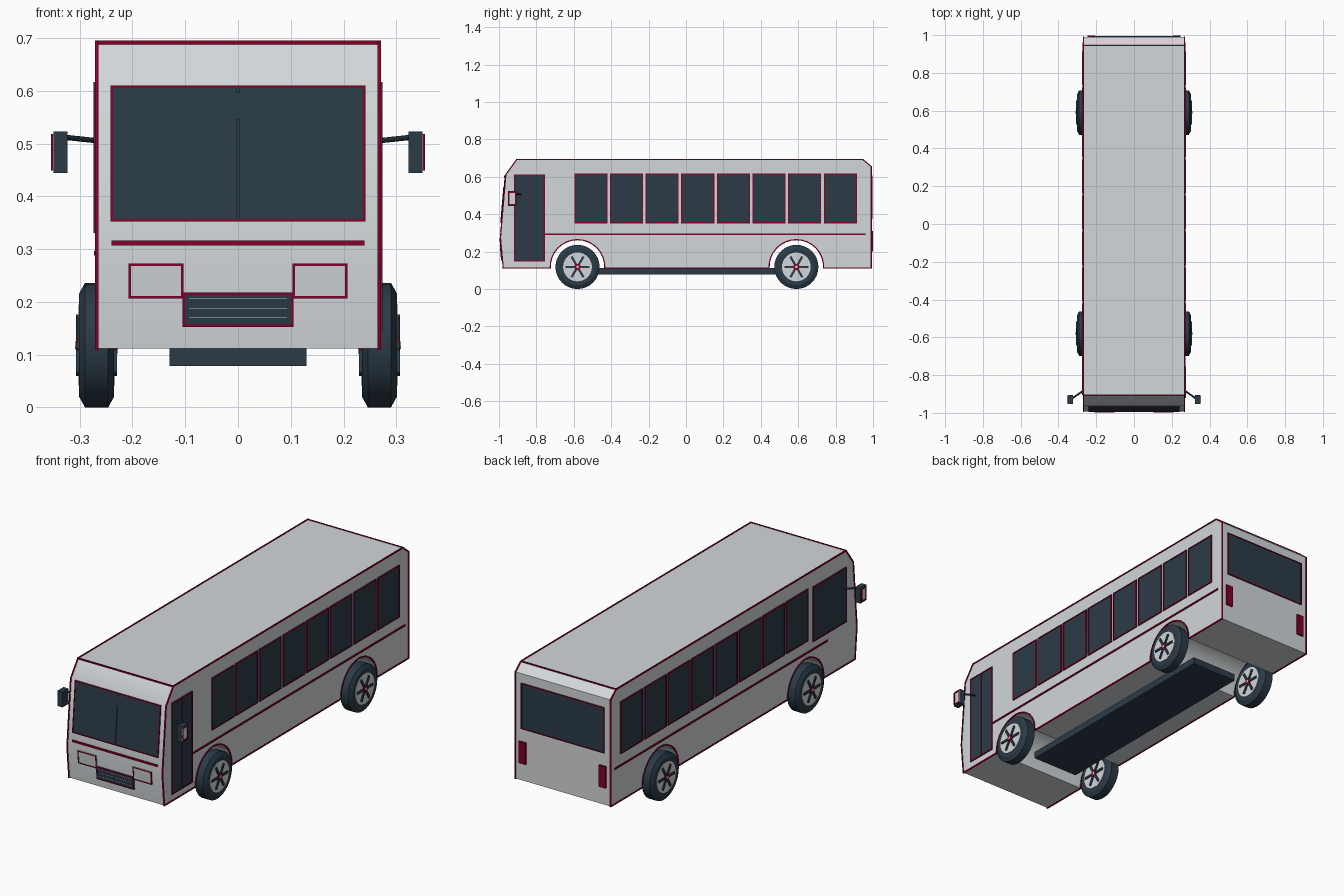
import bpy, bmesh, math
from mathutils import Matrix, Vector

cube = bpy.data.objects.get("Cube")
if cube:
    bpy.data.objects.remove(cube, do_unlink=True)


def material(name, rgb):
    m = bpy.data.materials.new(name)
    m.use_nodes = True
    m.diffuse_color = (*rgb, 1)
    b = next(n for n in m.node_tree.nodes if n.type == 'BSDF_PRINCIPLED')
    b.inputs["Base Color"].default_value = (*rgb, 1)
    b.inputs["Roughness"].default_value = 0.6
    return m


GREY = material("light_grey", (0.65, 0.68, 0.70))
SLATE = material("dark_slate", (0.024, 0.044, 0.064))
RED = material("crimson", (0.23, 0.0, 0.022))

HALF = 0.268                      # half body width
WHEEL_Y = (-0.58, 0.59)
WHEEL_Z = 0.118


def finish(name, bm, mat, smooth=None):
    bmesh.ops.recalc_face_normals(bm, faces=bm.faces)
    me = bpy.data.meshes.new(name)
    bm.to_mesh(me)
    bm.free()
    me.materials.append(mat)
    ob = bpy.data.objects.new(name, me)
    bpy.context.collection.objects.link(ob)
    if smooth:
        bpy.ops.object.select_all(action='DESELECT')
        ob.select_set(True)
        bpy.context.view_layer.objects.active = ob
        bpy.ops.object.shade_smooth_by_angle(angle=math.radians(smooth))


def box(bm, lo, hi, rot=Matrix.Identity(4)):
    lo, hi = Vector(lo), Vector(hi)
    bmesh.ops.create_cube(bm, size=1, matrix=rot @ Matrix.Translation((lo + hi) / 2)
                          @ Matrix.Diagonal((*(hi - lo), 1)))


# --- Body: side profile with wheel arches, extruded across the width
def arch(yc, r=0.146, n=16):
    zb = 0.112
    a = math.asin((zb - WHEEL_Z) / r)
    return [(yc + r * math.cos(t), WHEEL_Z + r * math.sin(t))
            for t in (a + (math.pi - 2 * a) * i / n for i in range(n + 1))]


FRONT = [(-0.977, 0.112), (-0.992, 0.275), (-0.963, 0.612), (-0.905, 0.692)]
profile = (FRONT + [(0.945, 0.692), (0.99, 0.655), (0.99, 0.112)]
           + arch(WHEEL_Y[1]) + arch(WHEEL_Y[0]))
bm = bmesh.new()
face = bm.faces.new([bm.verts.new((-HALF, y, z)) for y, z in profile])
ext = bmesh.ops.extrude_face_region(bm, geom=[face])
bmesh.ops.translate(bm, vec=(2 * HALF, 0, 0),
                    verts=[v for v in ext["geom"] if isinstance(v, bmesh.types.BMVert)])
finish("body", bm, GREY, smooth=35)

# --- Red edge piping: square bars along the side outline and roof ends
W = 0.0032
for s, tag in ((1, "left"), (-1, "right")):
    bm = bmesh.new()
    for (y0, z0), (y1, z1) in zip(profile, profile[1:] + profile[:1]):
        half = math.hypot(y1 - y0, z1 - z0) / 2 + W * 0.6
        box(bm, (-W, -half, -W), (W, half, W),
            Matrix.Translation((s * HALF, (y0 + y1) / 2, (z0 + z1) / 2))
            @ Matrix.Rotation(math.atan2(z1 - z0, y1 - y0), 4, 'X'))
    finish(tag + "_edge_trim", bm, RED)
bm = bmesh.new()
for y in (-0.905, 0.945):
    box(bm, (-HALF, y - 0.003, 0.688), (HALF, y + 0.003, 0.695))
finish("roof_edge_trim", bm, RED)


# --- Panels that lie on the body surfaces
def front(x, z):
    for (y0, z0), (y1, z1) in zip(FRONT, FRONT[1:]):
        if z <= z1:
            return Vector((x, y0 + (y1 - y0) * (z - z0) / (z1 - z0), z))


def rear(x, z):
    return Vector((x, 0.99, z))


def side(s, x=HALF):
    return lambda y, z: Vector((s * x, y, z))


F, R, L = Vector((0, -1, 0)), Vector((0, 1, 0)), Vector((1, 0, 0))


def plates(name, surf, n, rects, mat, t=0.004):
    bm = bmesh.new()
    for a0, a1, b0, b1 in rects:
        base = [surf(a, b) for a, b in ((a0, b0), (a1, b0), (a1, b1), (a0, b1))]
        lo = [bm.verts.new(p - n * 0.002) for p in base]
        hi = [bm.verts.new(p + n * t) for p in base]
        bm.faces.new(lo)
        bm.faces.new(hi)
        for i in range(4):
            j = (i + 1) % 4
            bm.faces.new((lo[i], lo[j], hi[j], hi[i]))
    finish(name, bm, mat)


def frames(name, surf, n, rects, w=0.006, t=0.006):
    bars = []
    for a0, a1, b0, b1 in rects:
        bars += [(a0, a1, b0, b0 + w), (a0, a1, b1 - w, b1),
                 (a0, a0 + w, b0 + w, b1 - w), (a1 - w, a1, b0 + w, b1 - w)]
    plates(name, surf, n, bars, RED, t)


def glazed(name, surf, n, rects, mat=SLATE, w=0.006):
    plates(name, surf, n, rects, mat)
    frames(name + "_frame", surf, n, rects, w)


# Front: windscreen, stripe, headlights, grille
glazed("windscreen", front, F, [(-0.242, 0.242, 0.352, 0.61)], w=0.005)
plates("windscreen_divider", front, F, [(-0.003, 0.003, 0.355, 0.546),
                                        (-0.003, 0.003, 0.596, 0.606)], SLATE, 0.008)
plates("front_stripe", front, F, [(-0.24, 0.24, 0.307, 0.316)], RED, 0.006)
glazed("headlights", front, F, [(-0.208, -0.103, 0.206, 0.273),
                                (0.103, 0.208, 0.206, 0.273)], GREY, 0.005)
plates("grille", front, F, [(-0.105, 0.105, 0.152, 0.218)], SLATE, 0.006)
frames("grille_frame", front, F, [(-0.105, 0.105, 0.152, 0.218)], 0.005, 0.008)
plates("grille_slats", front, F, [(-0.093, 0.093, z, z + 0.0015)
                                  for z in (0.169, 0.187, 0.205)], GREY, 0.007)

# Rear: window and tail lights
glazed("rear_window", rear, R, [(-0.235, 0.235, 0.375, 0.608)], w=0.005)
plates("tail_lights", rear, R, [(-0.245, -0.207, 0.2, 0.31),
                                (0.207, 0.245, 0.2, 0.31)], RED, 0.009)

# Sides: eight windows and a stripe each, door on the left, cab window on the right
windows = [(-0.597 + 0.1905 * i, -0.42 + 0.1905 * i, 0.351, 0.617) for i in range(8)]
for s, tag in ((1, "left"), (-1, "right")):
    glazed(tag + "_windows", side(s), L * s, windows)
    plates(tag + "_stripe", side(s), L * s, [(-0.755, 0.96, 0.288, 0.296)], RED, 0.005)
glazed("door", side(1), L, [(-0.92, -0.755, 0.146, 0.612)])
plates("door_divider", side(1), L, [(-0.84, -0.836, 0.153, 0.605)], RED, 0.006)
glazed("cab_window", side(-1), -L, [(-0.905, -0.635, 0.33, 0.61)])

# --- Chassis
bm = bmesh.new()
box(bm, (-0.13, -0.6, 0.078), (0.13, 0.61, 0.113))
finish("chassis", bm, SLATE)

# --- Mirrors on arms
for s, tag in ((1, "left"), (-1, "right")):
    a, b = Vector((s * 0.264, -0.88, 0.505)), Vector((s * 0.33, -0.925, 0.512))
    bm = bmesh.new()
    bmesh.ops.create_cone(bm, cap_ends=True, segments=8, radius1=0.005, radius2=0.005,
                          depth=(b - a).length,
                          matrix=Matrix.Translation((a + b) / 2)
                          @ (b - a).to_track_quat('Z', 'Y').to_matrix().to_4x4())
    finish(tag + "_mirror_arm", bm, SLATE)
    bm = bmesh.new()
    box(bm, (s * 0.3365 - 0.0135, -0.952, 0.444), (s * 0.3365 + 0.0135, -0.905, 0.523))
    finish(tag + "_mirror", bm, SLATE)
    rect = [(-0.949, -0.908, 0.449, 0.518)]
    plates(tag + "_mirror_cap", side(s, 0.35), L * s, rect, GREY, 0.001)
    frames(tag + "_mirror_rim", side(s, 0.35), L * s, rect, 0.006, 0.004)


# --- Wheels: parts are turned around the x axis
def turned(name, prof, at, mat, n=32):
    bm = bmesh.new()
    rings = [[bm.verts.new((at[0] + x, at[1] + r * math.cos(2 * math.pi * i / n),
                            at[2] + r * math.sin(2 * math.pi * i / n))) for i in range(n)]
             for x, r in prof]
    for a, b in zip(rings, rings[1:]):
        for i in range(n):
            j = (i + 1) % n
            bm.faces.new((a[i], a[j], b[j], b[i]))
    bm.faces.new(rings[0])
    bm.faces.new(rings[-1])
    finish(name, bm, mat, smooth=30)


for s, st in ((1, "left"), (-1, "right")):
    for y, yt in zip(WHEEL_Y, ("front", "rear")):
        tag, c = f"{yt}_{st}_", (s * 0.268, y, WHEEL_Z)
        turned(tag + "tyre", [(-0.032, 0.076), (-0.033, 0.098), (-0.022, 0.118),
                              (0.022, 0.118), (0.033, 0.098), (0.032, 0.076)], c, SLATE)
        turned(tag + "rim", [(-0.034, 0.077), (0.034, 0.077)], c, GREY)
        turned(tag + "hub", [(-0.0395, 0.017), (0.0395, 0.017)], c, RED, 16)
        turned(tag + "hub_cap", [(-0.0405, 0.007), (0.0405, 0.007)], c, GREY, 12)
        bm = bmesh.new()
        for k in range(3):
            box(bm, (-0.039, -0.064, -0.006), (0.039, 0.064, 0.006),
                Matrix.Translation(c) @ Matrix.Rotation(k * math.pi / 3, 4, 'X'))
        finish(tag + "spokes", bm, SLATE)
